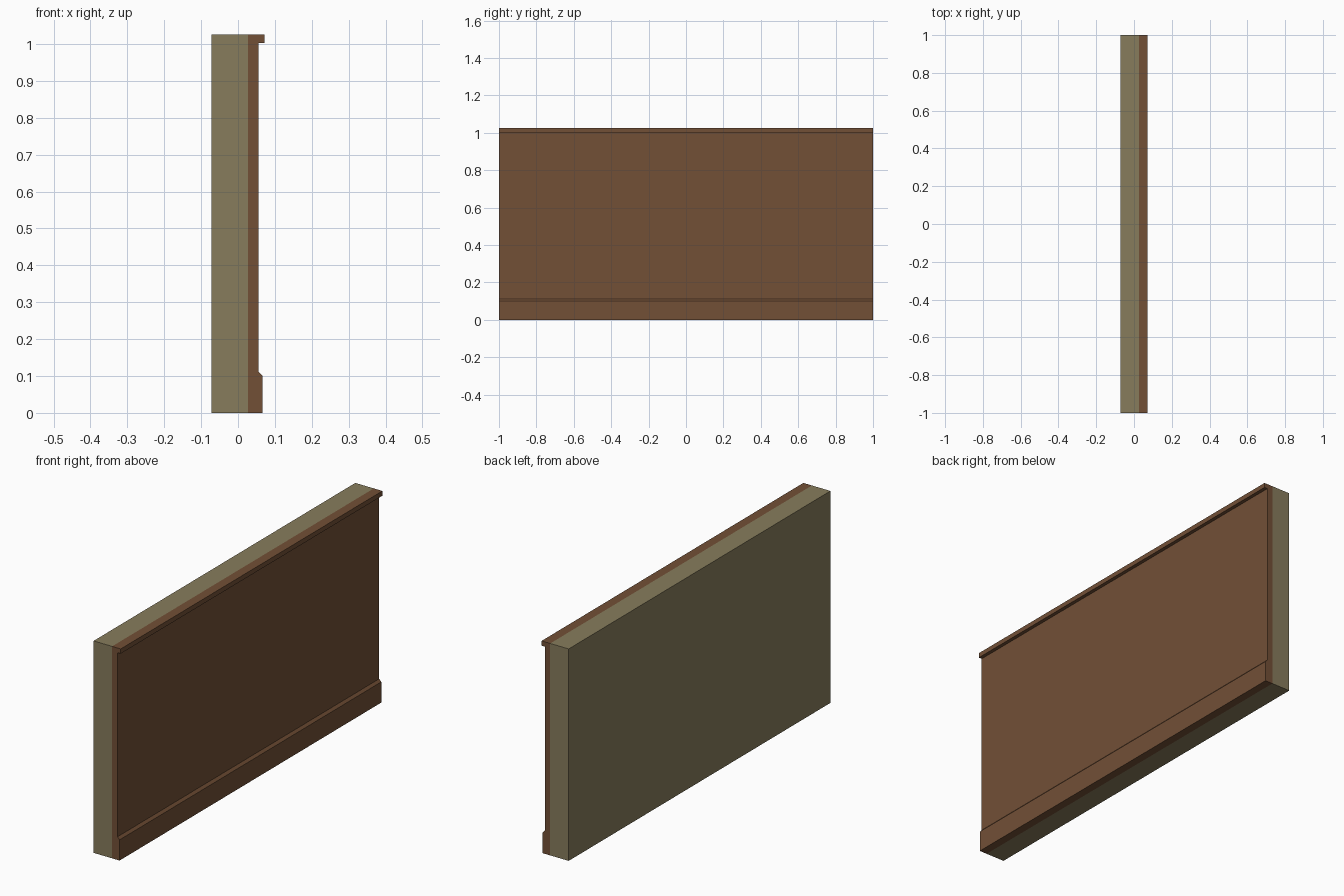
import bpy

if "Cube" in bpy.data.objects:
    bpy.data.objects.remove(bpy.data.objects["Cube"])


def material(name, color):
    mat = bpy.data.materials.new(name)
    mat.diffuse_color = (*color, 1.0)
    mat.use_nodes = True
    mat.node_tree.nodes["Principled BSDF"].inputs["Base Color"].default_value = mat.diffuse_color
    return mat


def extrude_profile(name, profile, mat, half_length=1.0):
    """Sweep an (x, z) outline along y and cap both ends."""
    n = len(profile)
    verts = [(x, y, z) for y in (-half_length, half_length) for x, z in profile]
    faces = [tuple(range(n)), tuple(reversed(range(n, 2 * n)))]
    faces += [(i, i + n, (i + 1) % n + n, (i + 1) % n) for i in range(n)]
    mesh = bpy.data.meshes.new(name)
    mesh.from_pydata(verts, [], faces)
    mesh.materials.append(mat)
    obj = bpy.data.objects.new(name, mesh)
    bpy.context.collection.objects.link(obj)
    return obj


plaster = material("olive plaster", (0.242, 0.202, 0.107))
wood = material("brown wood", (0.17, 0.08, 0.037))

BACK, JOINT, TOP = -0.0725, 0.0265, 1.025

# Solid wall core
extrude_profile("wall_core", [(BACK, 0), (JOINT, 0), (JOINT, TOP), (BACK, TOP)], plaster)

# Wood panelling: chamfered skirting, flat panel, overhanging top rail
extrude_profile("wood_panelling", [
    (JOINT, 0), (0.0665, 0), (0.0665, 0.1), (0.0555, 0.112),
    (0.0555, 1.002), (0.0725, 1.002), (0.0725, TOP), (JOINT, TOP)], wood)
